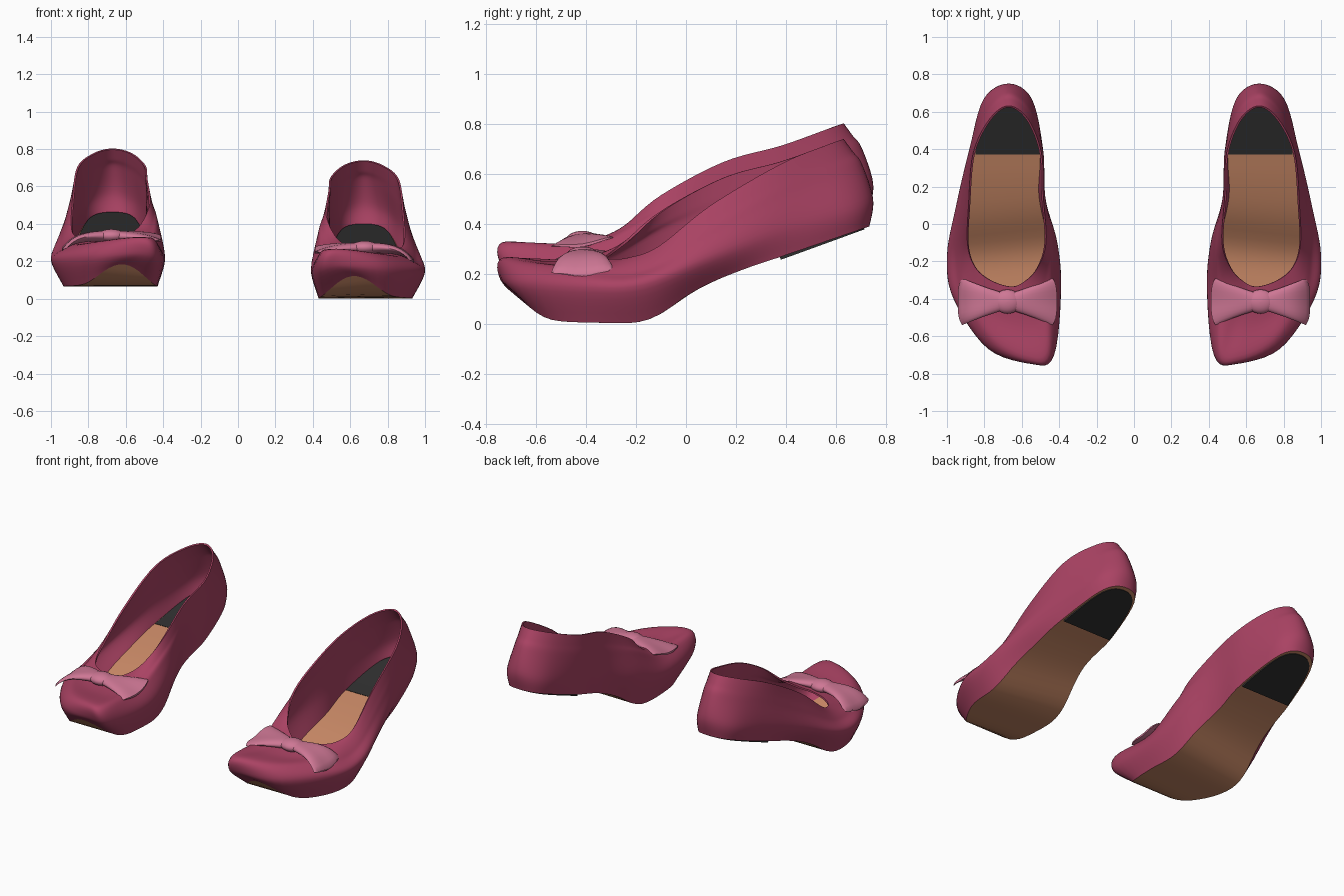
import bpy
import math
from mathutils import Vector

if "Cube" in bpy.data.objects:
    bpy.data.objects.remove(bpy.data.objects["Cube"], do_unlink=True)

SUB = 6          # samples per control segment
HEEL = 2         # control index where the heel pad starts


def material(name, rgb):
    mat = bpy.data.materials.new(name)
    mat.use_nodes = True
    mat.diffuse_color = (*rgb, 1)
    bsdf = mat.node_tree.nodes["Principled BSDF"]
    bsdf.inputs["Base Color"].default_value = (*rgb, 1)
    bsdf.inputs["Roughness"].default_value = 0.7
    return mat


berry = material("berry_leather", (0.40, 0.055, 0.125))
pink = material("pink_ribbon", (0.62, 0.185, 0.30))
tan = material("tan_sole", (0.55, 0.235, 0.125))
black = material("black_heel_rubber", (0.027, 0.027, 0.027))


def catmull(points, closed):
    """Smooth curve through the control points."""
    n = len(points)
    pick = (lambda k: points[k % n]) if closed else (lambda k: points[min(max(k, 0), n - 1)])
    out = []
    for k in range(n if closed else n - 1):
        a, b, c, d = (pick(k + j) for j in (-1, 0, 1, 2))
        for s in range(SUB):
            t = s / SUB
            out.append(0.5 * (2 * b + (c - a) * t + (2 * a - 5 * b + 4 * c - d) * t ** 2
                              + (3 * b - a - 3 * c + d) * t ** 3))
    return out if closed else out + [points[-1].copy()]


def make(name, side, verts, faces, mat, thickness=0, offset=1):
    """Mesh part for one shoe; the right shoe is mirrored and sits higher."""
    lift = 0 if side > 0 else 0.063
    mesh = bpy.data.meshes.new(name)
    mesh.from_pydata([(v.x * side, v.y, v.z + lift) for v in verts], [],
                     [f if side > 0 else f[::-1] for f in faces])
    mesh.materials.append(mat)
    mesh.shade_smooth()
    obj = bpy.data.objects.new(("left_" if side > 0 else "right_") + name, mesh)
    bpy.context.collection.objects.link(obj)
    if thickness:
        solid = obj.modifiers.new("thickness", "SOLIDIFY")
        solid.thickness = thickness
        solid.offset = offset
    split = obj.modifiers.new("sharp_edges", "EDGE_SPLIT")
    split.split_angle = math.radians(50)
    return obj


def tube_faces(rows, n):
    return [[r * n + i, r * n + (i + 1) % n, (r + 1) * n + (i + 1) % n, (r + 1) * n + i]
            for r in range(rows - 1) for i in range(n)]


def rung_faces(n, rungs):
    """Fill a loop with strips joining its two sides."""
    return [list(dict.fromkeys([i, i + 1, n - i - 1, (n - i) % n])) for i in range(rungs)]


# Side profile of the sole: y, z
SOLE = [(-.72, .165), (-.66, .1), (-.6, .045), (-.52, .012), (-.35, .004), (-.2, .005),
        (-.1, .04), (0, .11), (.1, .165), (.25, .225), (.4, .275), (.75, .395)]
sole_curve = catmull([Vector((0, y, z)) for y, z in SOLE], False)


def sole_z(y):
    for a, b in zip(sole_curve, sole_curve[1:]):
        if y <= b.y:
            return max(0, a.z + (b.z - a.z) * (y - a.y) / (b.y - a.y))
    return sole_curve[-1].z


# Outlines run from the heel along the inner side to the toe and back outside
BASE = [(.67, .735), (.555, .665), (.495, .38), (.5, .15), (.45, -.1), (.43, -.35),
        (.465, -.57), (.61, -.68), (.77, -.6), (.91, -.38), (.93, -.15), (.885, .12),
        (.86, .38), (.79, .665)]
BULGE = [(.67, .75, .5), (.545, .665, .46), (.487, .4, .4), (.48, .15, .32), (.41, -.1, .22),
         (.39, -.35, .15), (.425, -.685, .155), (.54, -.742, .18), (.78, -.668, .16),
         (.965, -.4, .145), (1, -.17, .155), (.95, .1, .26), (.88, .4, .38), (.805, .665, .46)]
CROWN = [(.67, .705, .64), (.555, .62, .6), (.487, .4, .53), (.475, .15, .45), (.43, -.1, .36),
         (.435, -.38, .24), (.455, -.695, .258), (.56, -.725, .263), (.75, -.63, .238),
         (.91, -.4, .21), (.95, -.17, .215), (.925, .1, .36), (.868, .4, .52), (.785, .62, .6)]
RIM = [(.67, .632, .74), (.567, .562, .715), (.495, .38, .65), (.485, .15, .585),
       (.47, -.1, .452), (.52, -.24, .335), (.59, -.31, .28), (.66, -.335, .262),
       (.77, -.3, .26), (.85, -.23, .265), (.89, -.11, .31), (.885, .1, .475),
       (.86, .38, .64), (.772, .562, .715)]

bulge, crown, rim = ([Vector(p) for p in level] for level in (BULGE, CROWN, RIM))
base_loop = catmull([Vector((x, y, 0)) for x, y in BASE], True)
for p in base_loop:
    p.z = sole_z(p.y)
# Vamp dips a little between the toe puff and the opening
vamp = []
for c, r in zip(crown, rim):
    m = c.lerp(r, 0.5)
    m.z -= 0.015 if m.y < -.4 else 0
    vamp.append(m)
loops = [base_loop] + [catmull(level, True) for level in (bulge, crown, vamp, rim)]
N = len(base_loop)
columns = [catmull([loop[i] for loop in loops], False) for i in range(N)]
ROWS = len(columns[0])
upper_verts = [columns[i][r] for r in range(ROWS) for i in range(N)]

# Heel pad outline, inset so a tan edge shows, thinning towards the back
cut = HEEL * SUB
pad = [Vector((.67 + (p.x - .67) * .94, .38 + (p.y - .38) * .945,
               sole_z(.38 + (p.y - .38) * .945) - .012 + .02 * (p.y - .38)))
       for p in base_loop[:cut + 1] + base_loop[N - cut:]]

KNOT = Vector((.677, -.415, .273))


def bow_lobe(direction):
    """Soft ribbon loop flaring away from the knot; the outer one hangs lower."""
    steps, ring = 12, 24
    verts = []
    for k in range(steps + 1):
        u = k / steps
        half = .042 + .083 * u ** 1.1
        thick = .006 + .022 * (1 - u ** 3)
        droop = .07 * u ** 4 if direction > 0 else .015 * u ** 3
        tilt = .006 if direction > 0 else .018
        for i in range(ring):
            a = math.tau * i / ring
            v = math.cos(a)
            rounded = 1 - .09 * u * v ** 4
            fold = u * (tilt * v - .007 * math.cos(math.pi * v))
            verts.append(KNOT + Vector((direction * .265 * u * rounded, half * v,
                                        thick * math.sin(a) - droop + fold)))
    faces = tube_faces(steps + 1, ring)
    faces += [list(range(ring))[::-1], [steps * ring + i for i in range(ring)]]
    if direction < 0:
        faces = [f[::-1] for f in faces]
    return verts, faces


def bow_knot():
    rows, ring = 12, 20
    verts = []
    for r in range(rows + 1):
        lat = math.pi * (r / rows - .5) * .98
        for i in range(ring):
            a = math.tau * i / ring
            verts.append(KNOT + Vector((.075 * math.cos(lat) * math.cos(a),
                                        .065 * math.cos(lat) * math.sin(a),
                                        .036 * math.sin(lat))))
    caps = [list(range(ring))[::-1], [rows * ring + i for i in range(ring)]]
    return verts, tube_faces(rows + 1, ring) + caps


# Both shoes
for side in (1, -1):
    make("shoe_upper", side, upper_verts, tube_faces(ROWS, N), berry, .01, -1)
    make("sole", side, base_loop, rung_faces(N, N // 2), tan, .01)
    make("heel_pad", side, pad, rung_faces(len(pad), cut), black, .024)
    make("bow_inner_loop", side, *bow_lobe(-1), pink)
    make("bow_outer_loop", side, *bow_lobe(1), pink)
    make("bow_knot", side, *bow_knot(), pink)
